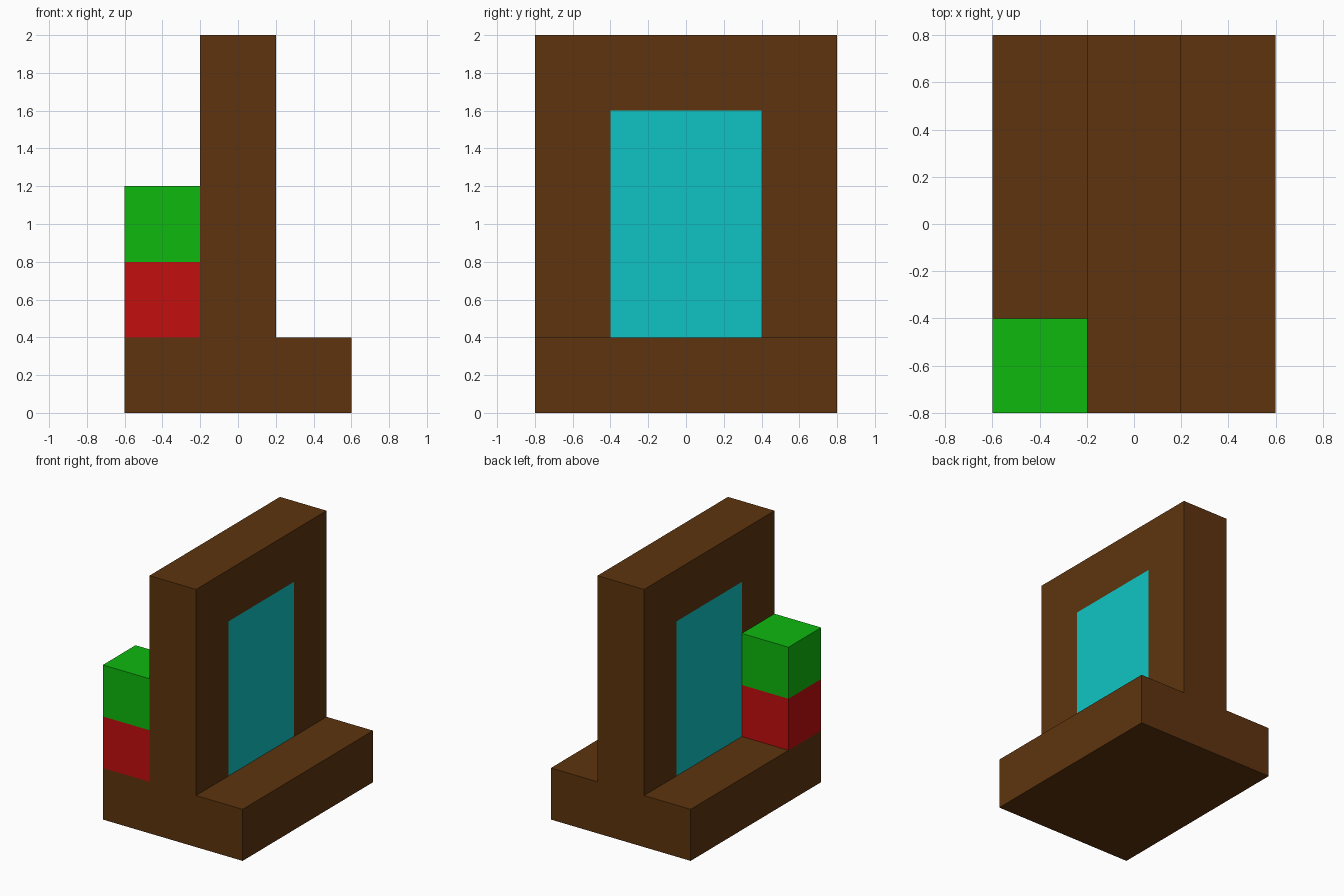
import bpy
import bmesh
from mathutils import Vector

cube = bpy.data.objects.get("Cube")
if cube:
    bpy.data.objects.remove(cube, do_unlink=True)


def make_material(name, rgb):
    mat = bpy.data.materials.new(name)
    mat.use_nodes = True
    color = (*rgb, 1.0)
    mat.diffuse_color = color
    mat.node_tree.nodes["Principled BSDF"].inputs["Base Color"].default_value = color
    return mat


brown = make_material("brown wood", (0.112, 0.034, 0.0045))
cyan = make_material("cyan glass", (0.005, 0.55, 0.55))
red = make_material("red", (0.55, 0.0045, 0.0045))
green = make_material("green", (0.0045, 0.48, 0.0045))


def add_object(name, bm, materials):
    bmesh.ops.recalc_face_normals(bm, faces=bm.faces)
    mesh = bpy.data.meshes.new(name)
    bm.to_mesh(mesh)
    bm.free()
    for mat in materials:
        mesh.materials.append(mat)
    obj = bpy.data.objects.new(name, mesh)
    bpy.context.collection.objects.link(obj)
    return obj


# Base and upright wall: one T-shaped profile extruded from front to back
profile = [(-0.6, 0), (0.6, 0), (0.6, 0.4), (0.2, 0.4),
           (0.2, 2), (-0.2, 2), (-0.2, 0.4), (-0.6, 0.4)]
bm = bmesh.new()
front = bm.faces.new([bm.verts.new((x, -0.8, z)) for x, z in profile])
extruded = bmesh.ops.extrude_face_region(bm, geom=[front], use_keep_orig=True)
bmesh.ops.translate(bm, vec=(0, 1.6, 0),
                    verts=[v for v in extruded["geom"] if isinstance(v, bmesh.types.BMVert)])
bmesh.ops.recalc_face_normals(bm, faces=bm.faces)


def wall_sides():
    return [f for f in bm.faces
            if abs(f.normal.x) > 0.9 and f.calc_center_median().z > 0.4]


# Window panes: cut flush into both broad sides of the wall
for point, normal in (((0, -0.4, 0), (0, 1, 0)),
                      ((0, 0.4, 0), (0, 1, 0)),
                      ((0, 0, 1.6), (0, 0, 1))):
    faces = wall_sides()
    edges = list({e for f in faces for e in f.edges})
    verts = list({v for f in faces for v in f.verts})
    bmesh.ops.bisect_plane(bm, geom=verts + edges + faces, dist=1e-5,
                           plane_co=Vector(point), plane_no=Vector(normal))
    bm.normal_update()
for face in wall_sides():
    center = face.calc_center_median()
    if abs(center.y) < 0.4 and center.z < 1.6:
        face.material_index = 1
add_object("base_and_window_wall", bm, [brown, cyan])

# Two stacked blocks on the front corner of the base
for name, z, mat in (("lower_block", 0.6, red), ("upper_block", 1.0, green)):
    bm = bmesh.new()
    bmesh.ops.create_cube(bm, size=0.4)
    block = add_object(name, bm, [mat])
    block.location = (-0.4, -0.6, z)
